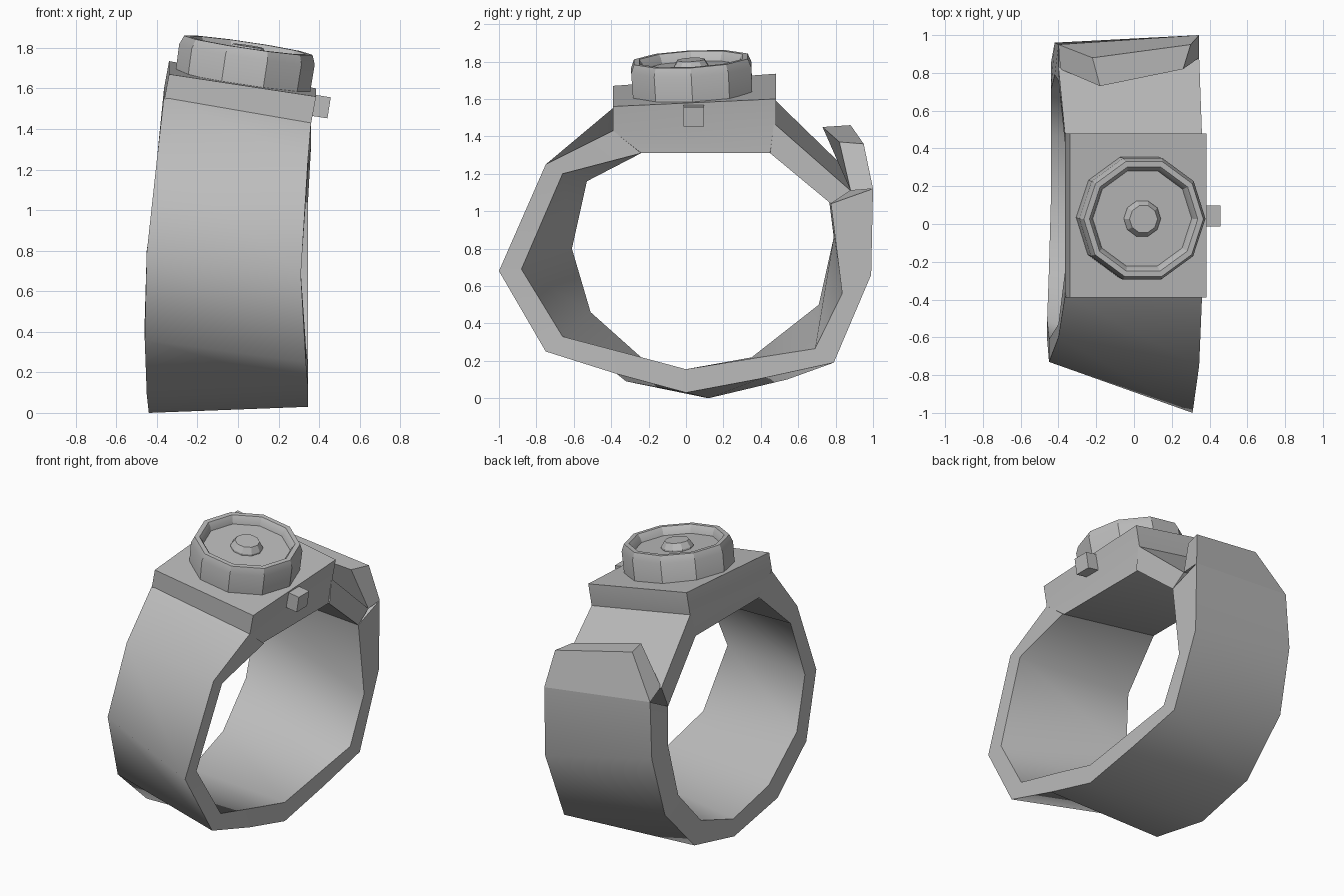
import bpy, bmesh, math
from mathutils import Matrix, Vector

if "Cube" in bpy.data.objects:
    bpy.data.objects.remove(bpy.data.objects["Cube"], do_unlink=True)

grey = bpy.data.materials.new("plain_grey")
grey.use_nodes = True
COLOUR = (0.5, 0.5, 0.5, 1)
grey.diffuse_color = COLOUR
grey.node_tree.nodes["Principled BSDF"].inputs["Base Color"].default_value = COLOUR


def finish(name, bm, angle=35):
    bmesh.ops.recalc_face_normals(bm, faces=bm.faces)
    mesh = bpy.data.meshes.new(name)
    bm.to_mesh(mesh)
    bm.free()
    mesh.materials.append(grey)
    ob = bpy.data.objects.new(name, mesh)
    bpy.context.collection.objects.link(ob)
    bpy.ops.object.select_all(action='DESELECT')
    ob.select_set(True)
    bpy.context.view_layer.objects.active = ob
    bpy.ops.object.shade_smooth_by_angle(angle=math.radians(angle))
    return ob


def loft(name, sections, angle=35):
    """Skin a row of closed sections and cap both ends."""
    bm = bmesh.new()
    rings = [[bm.verts.new(p) for p in s] for s in sections]
    n = len(rings[0])
    for a, b in zip(rings, rings[1:]):
        for i in range(n):
            j = (i + 1) % n
            bm.faces.new((a[i], a[j], b[j], b[i]))
    bm.faces.new(rings[0])
    bm.faces.new(rings[-1])
    return finish(name, bm, angle)


def strap(name, right, left):
    """Each side row holds x, outer y z, inner y z."""
    loft(name, [[(r[0], r[1], r[2]), (r[0], r[3], r[4]),
                 (l[0], l[3], l[4]), (l[0], l[1], l[2])]
                for r, l in zip(right, left)], 50)


# Main band, from the case front round to the overlap at the back
strap("band",
      [(.36, -.39, 1.43, -.24, 1.31), (.345, -.75, 1.25, -.66, 1.20),
       (.31, -1, .68, -.88, .69), (.335, -.75, .25, -.66, .33),
       (.345, -.37, .13, -.28, .23), (.345, 0, .03, 0, .155),
       (.345, .40, .105, .34, .21), (.345, .79, .19, .69, .265),
       (.345, .99, .66, .835, .56), (.345, 1, 1.12, .775, 1.04)],
      [(-.365, -.38, 1.56, -.25, 1.43), (-.40, -.60, 1.25, -.53, 1.16),
       (-.45, -.73, .79, -.61, .80), (-.46, -.61, .36, -.51, .46),
       (-.45, -.32, .09, -.23, .21), (-.44, .12, 0, .13, .12),
       (-.44, .54, .10, .47, .24), (-.44, .85, .42, .71, .50),
       (-.42, .96, .83, .79, .86), (-.40, .95, 1.2, .76, 1.1)])

# Short strap that runs from the overlap up to the case back
strap("back_strap",
      [(.345, .88, 1.11, .775, 1.04), (.36, .47, 1.47, .45, 1.31)],
      [(-.40, .83, 1.25, .76, 1.1), (-.365, .47, 1.6, .42, 1.43)])

# Loose strap end with clipped corners, standing off the back strap
loft("strap_flap",
     [[(.345, 1, 1.12), (.30, .95, 1.36), (-.22, .88, 1.46), (-.40, .95, 1.2)],
      [(.345, .88, 1.11), (.26, .82, 1.37), (-.18, .73, 1.45), (-.39, .82, 1.25)]])

# Case: leaning slab with a tapered underside
top = [(-.34, -.39, 1.67), (.385, -.39, 1.56), (.385, .48, 1.60), (-.34, .48, 1.735)]
lower = [(x - .025, y, z - .135) for x, y, z in top]
under = [(-.365, -.25, 1.43), (.35, -.24, 1.31), (.35, .45, 1.31), (-.365, .43, 1.43)]
loft("case", [top, lower, under], 40)

# Frame for the round parts, leaning with the case
lean = (Matrix.Translation((.025, .035, 1.64)) @ Matrix.Rotation(math.radians(8.5), 4, 'Y')
        @ Matrix.Rotation(math.radians(3), 4, 'X'))


def turned(name, profile, sides, angle):
    """Stack rings of (radius, height) on the leaning axis."""
    loft(name, [[lean @ Vector((r * math.cos(t), r * math.sin(t), h))
                 for t in (math.tau * i / sides for i in range(sides))]
                for r, h in profile], angle)


# Bezel with recessed dial, and the central hub
turned("bezel", [(.335, -.04), (.338, .13), (.32, .175), (.29, .175),
                 (.275, .155), (.265, .125)], 10, 25)
turned("dial_hub", [(.10, .11), (.098, .135), (.075, .172)], 10, 25)

# Crown on the side of the case
bm = bmesh.new()
bmesh.ops.create_cube(bm, size=1, matrix=Matrix.Translation((.395, .042, 1.513))
                      @ Matrix.Rotation(math.radians(9), 4, 'Y')
                      @ Matrix.Diagonal((.11, .11, .105, 1)))
finish("crown", bm)
